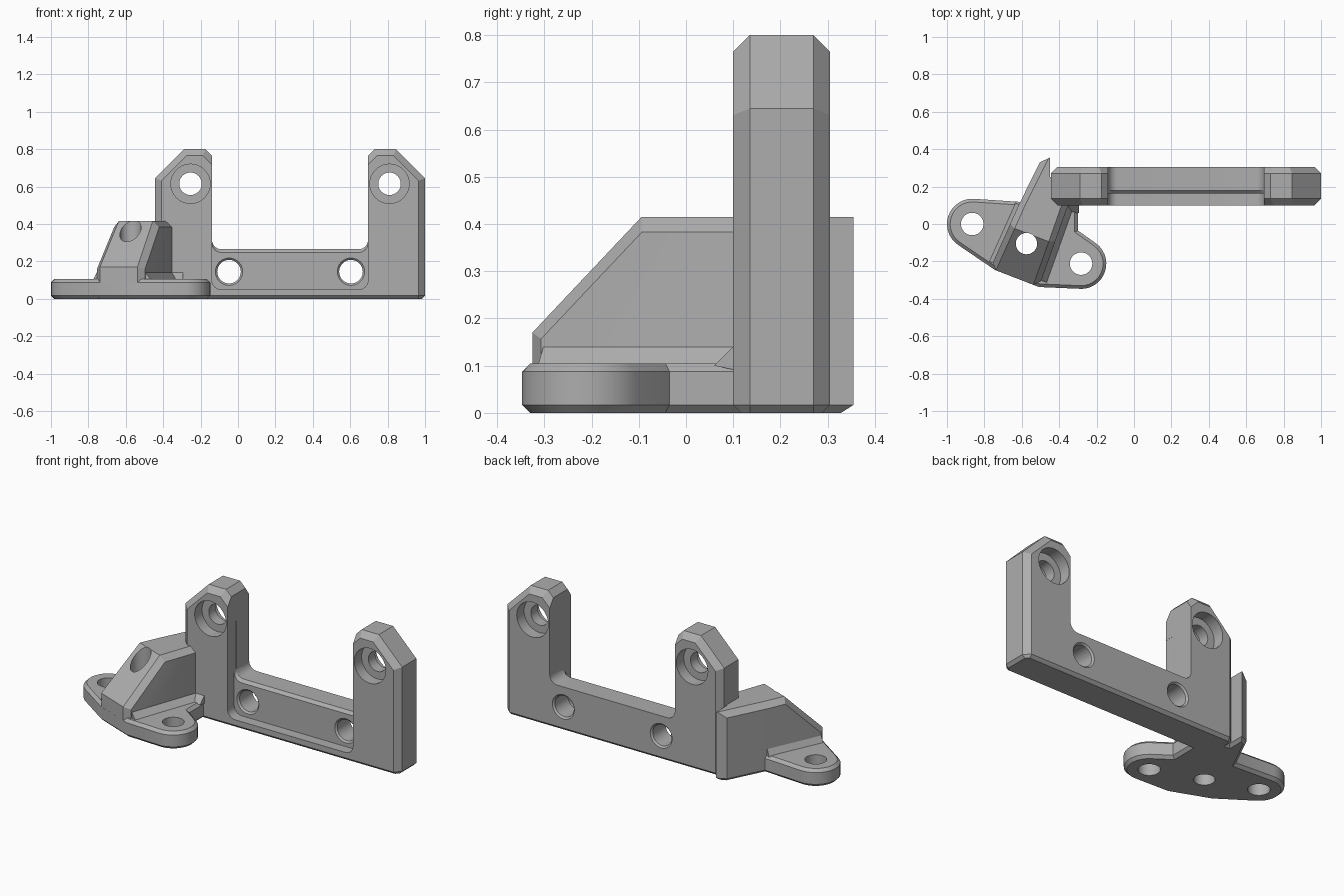
import bpy, bmesh
from math import sin, cos, pi, radians
from mathutils import Vector

cube = bpy.data.objects.get("Cube")
if cube:
    bpy.data.objects.remove(cube)

grey = bpy.data.materials.new("plain_grey")
grey.use_nodes = True
colour = (0.42, 0.42, 0.42, 1)
grey.diffuse_color = colour
grey.node_tree.nodes["Principled BSDF"].inputs["Base Color"].default_value = colour


def finish(bm, name):
    bmesh.ops.remove_doubles(bm, verts=bm.verts, dist=1e-5)
    bmesh.ops.recalc_face_normals(bm, faces=bm.faces)
    mesh = bpy.data.meshes.new(name)
    bm.to_mesh(mesh)
    bm.free()
    mesh.materials.append(grey)
    obj = bpy.data.objects.new(name, mesh)
    bpy.context.collection.objects.link(obj)
    return obj


def loft(rings):
    """Skin matching rings of points and cap both ends."""
    bm = bmesh.new()
    rows = [[bm.verts.new(p) for p in ring] for ring in rings]
    n = len(rows[0])
    for a, b in zip(rows, rows[1:]):
        for i in range(n):
            j = (i + 1) % n
            bm.faces.new((a[i], a[j], b[j], b[i]))
    bm.faces.new(rows[0][::-1])
    bm.faces.new(rows[-1])
    return bm


def arc(cx, cy, r, start, end, n=14):
    angles = [radians(start + (end - start) * i / n) for i in range(n + 1)]
    return [(cx + r * cos(a), cy + r * sin(a)) for a in angles]


def inset(points, d):
    """Mitred inward offset of a counter-clockwise outline."""
    out = []
    pts = [Vector(p) for p in points]
    for i, p in enumerate(pts):
        e1 = (p - pts[i - 1]).normalized()
        e2 = (pts[(i + 1) % len(pts)] - p).normalized()
        n1, n2 = Vector((-e1.y, e1.x)), Vector((-e2.y, e2.x))
        out.append(p + (n1 + n2) * d / (1 + n1.dot(n2)))
    return out


def cut(obj, tool):
    mod = obj.modifiers.new("cut", "BOOLEAN")
    mod.operation, mod.solver, mod.object = "DIFFERENCE", "EXACT", tool
    bpy.context.view_layer.objects.active = obj
    bpy.ops.object.modifier_apply(modifier=mod.name)


def drop(tool):
    bpy.data.objects.remove(tool)


def bore(x, along, start, end, r1, r2, axis):
    """Round cutter along y or z, with a radius for each end."""
    rings = []
    for t, r in ((start, r1), (end, r2)):
        ring = arc(x, along, r, 0, 360, 48)[:-1]
        rings.append([(a, t, b) if axis == "y" else (a, b, t) for a, b in ring])
    return finish(loft(rings), "bore_cutter")


# U-shaped frame: half profile mirrored about its own centre line
MID, HALF, INNER, FRONT, BACK = 0.278, 0.722, 0.417, 0.10, 0.305


def mirrored(half, y):
    return ([(MID + x, y, z) for x, z in half]
            + [(MID - x, y, z) for x, z in half[::-1]])


def opening(floor, wall=INNER, r=0.05):
    return arc(wall - r, floor + r, r, 0, -90, 8)


def frame_ring(y, d, b):
    k = d * 0.414
    half = [(HALF - d - 0.017 + b, b), (HALF - d, 0.017), (HALF - d, 0.645 - k),
            (0.567 - k, 0.8 - d), (0.452 + k, 0.8 - d),
            (INNER, 0.765 - d - k)] + opening(0.265)
    return mirrored(half, y)


frame = finish(loft([frame_ring(FRONT, 0.035, 0.017), frame_ring(FRONT + 0.017, 0.018, 0),
                     frame_ring(FRONT + 0.035, 0, 0), frame_ring(BACK - 0.035, 0, 0),
                     frame_ring(BACK - 0.017, 0.018, 0), frame_ring(BACK, 0.035, 0.017)]),
               "upright_frame")

# Front recess between the posts, and the bevel along the top of its back wall
for near, far, low, high in ((0, 0.163, 0.05, 0.05), (0.15, 0.182, 0.235, 0.267)):
    rings = [mirrored([(INNER + 0.0005, 0.6)] + opening(f, INNER + 0.0005), y)
             for y, f in ((near, low), (far, high))]
    tool = finish(loft(rings), "recess_cutter")
    cut(frame, tool)
    drop(tool)

# Counterbored post holes and rimmed bar holes
for side in (-1, 1):
    post, bar = MID + side * 0.532, MID + side * 0.326
    for args in ((post, 0.615, 0, 0.4, 0.06, 0.06),
                 (post, 0.615, 0, 0.17, 0.105, 0.105),
                 (post, 0.615, 0.235, 0.4, 0.105, 0.105),
                 (bar, 0.145, 0, 0.4, 0.063, 0.063),
                 (bar, 0.145, 0.153, 0.173, 0.083, 0.063),
                 (bar, 0.145, 0.295, 0.315, 0.063, 0.083)):
        tool = bore(*args, "y")
        cut(frame, tool)
        drop(tool)

# Foot plate with two round lobes and chamfered rims
LOBES = ((-0.865, 0.0), (-0.283, -0.212))
outline = ([(-0.743, -0.246), (-0.508, -0.337)] + arc(*LOBES[1], 0.135, -88, 52)
           + [(-0.30, -0.035), (-0.30, 0.15), (-0.45, 0.15), (-0.56, 0.115)]
           + arc(*LOBES[0], 0.135, 86, 236))
plate = finish(loft([[(p[0], p[1], z) for p in inset(outline, d)]
                     for z, d in ((0, 0.017), (0.017, 0), (0.088, 0), (0.105, 0.017))]),
               "foot_plate")

# Sloped block joining the foot to the frame
LEFT, RIGHT, ROOT = (-0.768, -0.236), (-0.508, -0.337), (-0.353, 0.10)
WAIST = (-0.615, 0.105)
block_outline = [LEFT, RIGHT, ROOT, (-0.353, 0.25), (-0.45, 0.25),
                 (-0.45, 0.355), (-0.503, 0.33), WAIST]
bm = loft([[(x, y, z) for x, y in block_outline] for z in (0, 0.415)])
bmesh.ops.recalc_face_normals(bm, faces=bm.faces)
slope = Vector((-0.36, -0.932, 1)).normalized()
cutres = bmesh.ops.bisect_plane(bm, geom=bm.verts[:] + bm.edges[:] + bm.faces[:],
                                plane_co=(*RIGHT, 0.17), plane_no=slope, clear_outer=True)
rim = [e for e in cutres["geom_cut"] if isinstance(e, bmesh.types.BMEdge)]
bmesh.ops.contextual_create(bm, geom=rim)
bmesh.ops.recalc_face_normals(bm, faces=bm.faces)
bottom = [e for e in bm.edges if all(v.co.z < 0.001 for v in e.verts)]
bmesh.ops.bevel(bm, geom=bottom, offset=0.017, segments=1, affect="EDGES")


def outer_ridge(edge):
    mid = (edge.verts[0].co + edge.verts[1].co) / 2
    if len(edge.link_faces) != 2 or mid.z < 0.05 or mid.y > 0.3 or (mid.y > 0.1 and mid.x > -0.46):
        return False
    a, b = sorted((f.normal for f in edge.link_faces), key=lambda n: n.z)
    top_edge = b.z > 0.5 and abs(a.z) < 0.1 and a.dot(slope) > -0.9 and abs(a.x) > 0.6
    corner = abs(a.z) < 0.1 and abs(b.z) < 0.1 and mid.y < -0.2
    return top_edge or corner


bmesh.ops.bevel(bm, geom=[e for e in bm.edges if outer_ridge(e)], offset=0.032,
                segments=1, affect="EDGES")
block = finish(bm, "sloped_block")

# Vertical screw holes through the foot
for x, y, r in ((*LOBES[0], 0.06), (*LOBES[1], 0.06), (-0.575, -0.105, 0.057)):
    tool = bore(x, y, -0.1, 0.6, r, r, "z")
    cut(plate, tool)
    if r < 0.06:
        cut(block, tool)
    drop(tool)


# Small sloped fillets where the plate meets the block and the frame
def fillet(name, a, b, size):
    a, b = Vector(a), Vector(b)
    run = (b - a).normalized()
    out = Vector((run.y, -run.x)) * size
    rings = [[(*(p - out * 0.2), 0.09), (*(p + out), 0.1), (*p, 0.14),
              (*(p - out * 0.2), 0.14)] for p in (a, b)]
    return finish(loft(rings), name)


right_run = Vector(ROOT) - Vector(RIGHT)
fillets = [fillet("right_fillet", Vector(RIGHT) + right_run * 0.08, ROOT, 0.035),
           fillet("left_fillet", WAIST, Vector(LEFT).lerp(Vector(WAIST), 0.08), 0.022),
           fillet("frame_fillet", (-0.37, FRONT), (-0.295, FRONT), 0.04)]

bpy.ops.object.select_all(action="DESELECT")
for obj in [frame, plate, block] + fillets:
    obj.select_set(True)
bpy.context.view_layer.objects.active = frame
bpy.ops.object.shade_smooth_by_angle(angle=radians(25))
